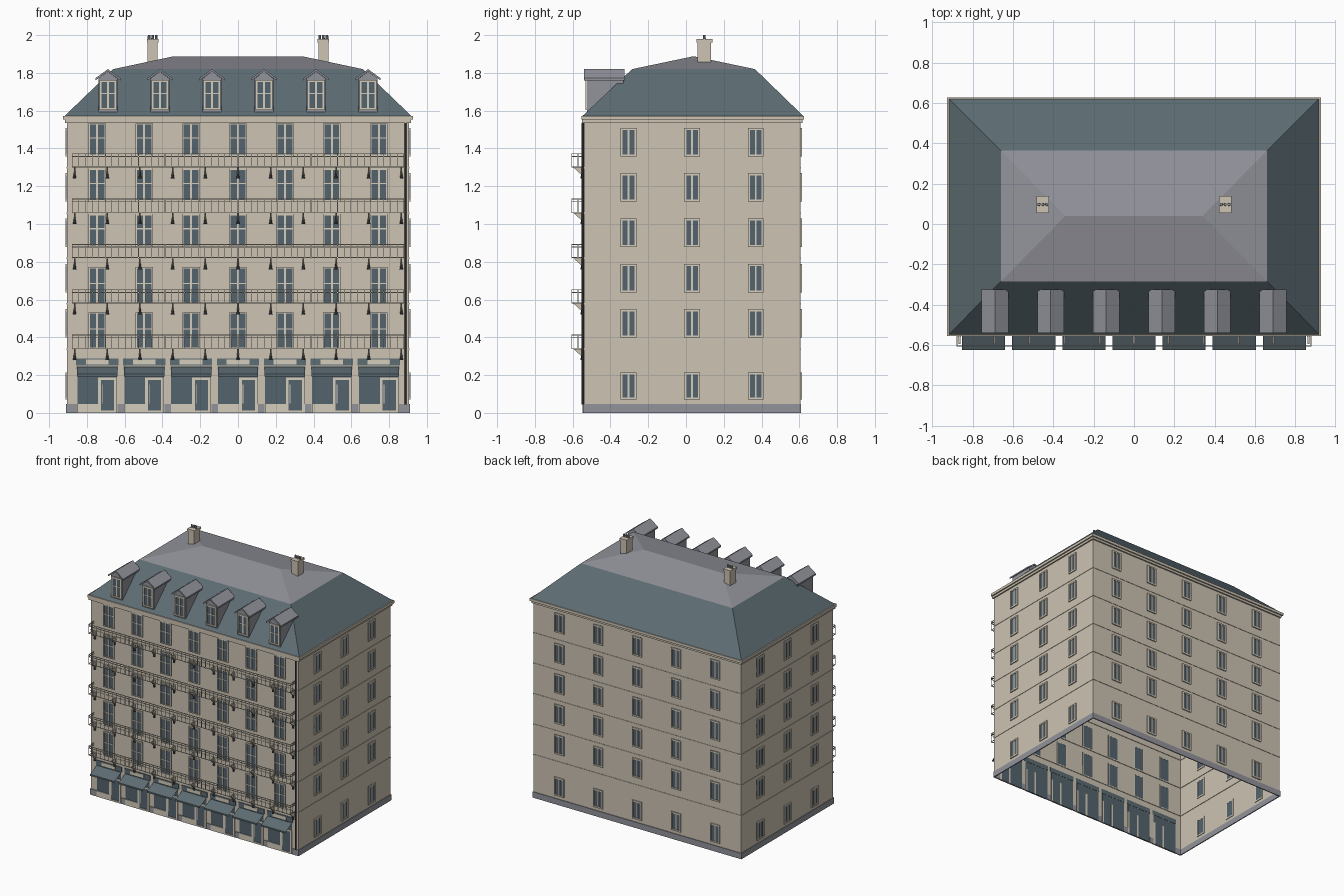
import bpy, bmesh, math
from mathutils import Matrix, Vector

cube = bpy.data.objects.get("Cube")
if cube:
    bpy.data.objects.remove(cube)


def material(name, r, g, b):
    m = bpy.data.materials.new(name)
    m.use_nodes = True
    m.diffuse_color = (r, g, b, 1)
    m.node_tree.nodes["Principled BSDF"].inputs["Base Color"].default_value = (r, g, b, 1)
    return m


STONE = material("stone", 0.61, 0.55, 0.45)
TRIM = material("pale trim", 0.66, 0.61, 0.51)
SLATE = material("blue slate", 0.11, 0.153, 0.172)
ZINC = material("grey zinc", 0.29, 0.295, 0.33)
GLASS = material("dark glass", 0.09, 0.127, 0.155)
IRON = material("dark iron", 0.06, 0.065, 0.07)

# Main dimensions
HX, Y0, Y1 = 0.905, -0.54, 0.605
YC = (Y0 + Y1) / 2
STOREY = 0.24
COLUMNS = [i * 0.2485 for i in range(-3, 4)]
FLOORS = [0.338 + STOREY * i for i in range(5)]


def finish(name, bm, mat):
    me = bpy.data.meshes.new(name)
    bm.to_mesh(me)
    bm.free()
    me.materials.append(mat)
    ob = bpy.data.objects.new(name, me)
    bpy.context.collection.objects.link(ob)
    return ob


def box(bm, x0, x1, y0, y1, z0, z1, M=Matrix()):
    size = Matrix.Diagonal((x1 - x0, y1 - y0, z1 - z0, 1))
    mid = Matrix.Translation(((x0 + x1) / 2, (y0 + y1) / 2, (z0 + z1) / 2))
    bmesh.ops.create_cube(bm, size=1, matrix=M @ mid @ size)


def prism(bm, points, offset):
    """Extrude a planar polygon by an offset vector."""
    face = bm.faces.new([bm.verts.new(p) for p in points])
    ext = bmesh.ops.extrude_face_region(bm, geom=[face], use_keep_orig=True)
    verts = [g for g in ext["geom"] if isinstance(g, bmesh.types.BMVert)]
    bmesh.ops.translate(bm, verts=verts, vec=offset)
    bmesh.ops.recalc_face_normals(bm, faces=bm.faces)


def rect(bm, x, y0, y1, z):
    return [bm.verts.new(p) for p in ((-x, y0, z), (x, y0, z), (x, y1, z), (-x, y1, z))]


def strip(bm, low, high):
    for i in range(4):
        j = (i + 1) % 4
        bm.faces.new((low[i], low[j], high[j], high[i]))


def band(bm, out, z0, z1):
    """Moulding running round the whole building."""
    x, a, b = HX + out, Y0 - min(out, 0.014), Y1 + out
    box(bm, -x, x, a, Y0 + 0.004, z0, z1)
    box(bm, -x, x, Y1 - 0.004, b, z0, z1)
    for s in (-1, 1):
        lo, hi = sorted((s * x, s * (HX - 0.004)))
        box(bm, lo, hi, Y0, Y1, z0, z1)


# Walls: an open shell
bm = bmesh.new()
strip(bm, rect(bm, HX, Y0, Y1, 0), rect(bm, HX, Y0, Y1, 1.55))
finish("walls", bm, STONE)

# String courses and cornice
bm = bmesh.new()
for z in FLOORS:
    band(bm, 0.003, z - 0.004, z + 0.004)
band(bm, 0.011, 1.535, 1.552)
band(bm, 0.021, 1.552, 1.573)
finish("cornice", bm, STONE)

# Plinth: sides, back, and the feet of the shop piers
bm = bmesh.new()
band_h = 0.046
for s in (-1, 1):
    lo, hi = sorted((s * (HX - 0.003), s * (HX + 0.005)))
    box(bm, lo, hi, Y0 - 0.004, Y1 + 0.005, 0, band_h)
box(bm, -HX, HX, Y1 - 0.003, Y1 + 0.005, 0, band_h)
edges = [-HX] + [c + s * 0.107 for c in COLUMNS for s in (-1, 1)] + [HX]
for a, b in zip(edges[::2], edges[1::2]):
    box(bm, a, b, Y0 - 0.006, Y0 + 0.003, 0, band_h)
finish("plinth", bm, ZINC)

# Mansard and upper hipped roof
RIM = (0.66, -0.285, 0.365, 1.82)
bm = bmesh.new()
strip(bm, rect(bm, 0.917, -0.547, 0.62, 1.573), rect(bm, *RIM))
finish("mansard_roof", bm, SLATE)
bm = bmesh.new()
a, b, c, d = rect(bm, *RIM)
l, r = (bm.verts.new((x, 0.04, 1.888)) for x in (-0.34, 0.34))
for f in ((a, b, r, l), (b, c, r), (c, d, l, r), (d, a, l)):
    bm.faces.new(f)
finish("upper_roof", bm, ZINC)

# Windows
frames, panes = bmesh.new(), bmesh.new()


def window(M, u, z0, z1, w, transom=False, edge=0.011):
    h = w / 2
    box(panes, u - h, u + h, -0.003, 0.004, z0, z1, M)
    for s in (-1, 1):
        lo, hi = sorted((s * h, s * (h - edge)))
        box(frames, u + lo, u + hi, -0.008, 0.005, z0, z1, M)
    for z in (z0, z1 - edge):
        box(frames, u - h, u + h, -0.008, 0.005, z, z + edge, M)
    box(frames, u - 0.005, u + 0.005, -0.006, 0, z0, z1, M)
    if transom:
        z = z0 + (z1 - z0) * 0.55
        box(frames, u - h, u + h, -0.006, 0, z - 0.003, z + 0.003, M)


def wall(x, y, degrees):
    return Matrix.Translation((x, y, 0)) @ Matrix.Rotation(math.radians(degrees), 4, "Z")


front = wall(0, Y0, 0)
for i, z in enumerate(FLOORS):
    low, high = (z, z + 0.194) if i < 2 else (z + 0.062, z + 0.235)
    for x in COLUMNS:
        window(front, x, low, high, 0.092, True, 0.007)

rows = [(0.07, 0.215)] + [(z + 0.06, z + 0.211) for z in FLOORS]
for z0, z1 in rows:
    for u in (-0.337, 0, 0.337):
        window(wall(HX, YC, 90), u, z0, z1, 0.084)
        window(wall(-HX, YC, -90), u, z0, z1, 0.084)
    for u in (-0.68, -0.34, 0, 0.34, 0.68):
        window(wall(0, Y1, 180), u, z0, z1, 0.084)

# Dormers
bodies, caps = bmesh.new(), bmesh.new()
for i in range(6):
    x, y = (i - 2.5) * 0.2755, -0.525
    shape = [(-0.05, 1.59), (0.05, 1.59), (0.05, 1.77), (0, 1.808), (-0.05, 1.77)]
    prism(bodies, [(x + p, y, z) for p, z in shape], Vector((0, 0.195, 0)))
    for s in (-1, 1):
        slab = [(0, 1.808), (0, 1.82), (0.066, 1.772), (0.066, 1.76)]
        prism(caps, [(x + s * p, -0.54, z) for p, z in slab], Vector((0, 0.215, 0)))
    window(wall(0, y, 0), x, 1.603, 1.762, 0.09, True)
finish("dormer_walls", bodies, ZINC)
finish("dormer_roofs", caps, ZINC)

# Shop fronts: glazing, door, sill and sign
signs, awnings = bmesh.new(), bmesh.new()
for c in COLUMNS:
    box(panes, c - 0.105, c + 0.105, Y0 - 0.003, Y0 + 0.004, 0.0, 0.246)
    box(frames, c - 0.105, c + 0.005, Y0 - 0.008, Y0 + 0.003, 0, 0.046)
    for x in (c + 0.005, c + 0.09):
        box(frames, x, x + 0.015, Y0 - 0.008, Y0 + 0.005, 0, 0.185)
    box(frames, c + 0.005, c + 0.105, Y0 - 0.008, Y0 + 0.003, 0.175, 0.187)
    box(frames, c + 0.005, c + 0.105, Y0 - 0.008, Y0 + 0.003, 0, 0.012)
    box(frames, c + 0.025, c + 0.029, Y0 - 0.008, Y0, 0.05, 0.15)
    box(signs, c - 0.112, c + 0.112, Y0 - 0.006, Y0 + 0.002, 0.25, 0.287)
    box(frames, c - 0.06, c + 0.06, Y0 - 0.01, Y0, 0.256, 0.283)
    # Cloth awning with a hanging edge
    line = [(Y0, 0.245), (-0.625, 0.205), (-0.625, 0.193)]
    pairs = [[awnings.verts.new((c + s * 0.107, y, z)) for s in (-1, 1)] for y, z in line]
    for (a, b), (d, e) in zip(pairs, pairs[1:]):
        awnings.faces.new((a, d, e, b))
finish("shop_signs", signs, SLATE)
finish("awnings", awnings, SLATE)
finish("window_frames", frames, TRIM)
finish("window_glass", panes, GLASS)

# Balconies: railings, brackets and hanging drops
rails, brackets, drops = bmesh.new(), bmesh.new(), bmesh.new()
BX, BY, T = 0.878, -0.605, 0.004
for z in FLOORS:
    for h in (0.002, 0.058, 0.072):
        box(rails, -BX, BX, BY - T / 2, BY + T / 2, z + h, z + h + T)
        for s in (-1, 1):
            box(rails, s * BX - T / 2, s * BX + T / 2, BY, Y0, z + h, z + h + T)
    for i in range(51):
        x = BX * (i / 25 - 1)
        box(rails, x - 0.0015, x + 0.0015, BY - 0.0015, BY + 0.0015, z, z + 0.074)
    for s in (-1, 1):
        box(rails, s * BX - 0.002, s * BX + 0.002, -0.574, -0.57, z, z + 0.074)
    for i in range(11):
        x = (i - 5) * 0.173
        side = [(x - 0.004, Y0, z), (x - 0.004, -0.595, z), (x - 0.004, Y0, z - 0.05)]
        prism(brackets, side, Vector((0.008, 0, 0)))
        bmesh.ops.create_cone(drops, cap_ends=True, segments=8, radius1=0.009, radius2=0.003,
                              depth=0.036, matrix=Matrix.Translation((x, -0.55, z - 0.04)))
finish("balcony_railings", rails, TRIM)
finish("balcony_brackets", brackets, STONE)
finish("balcony_drops", drops, IRON)

# Drainpipe
bm = bmesh.new()
bmesh.ops.create_cone(bm, cap_ends=True, segments=10, radius1=0.006, radius2=0.006, depth=1.49,
                      matrix=Matrix.Translation((0.887, Y0 - 0.006, 0.79)))
finish("drainpipe", bm, IRON)

# Chimneys with three pots each
stacks, pots = bmesh.new(), bmesh.new()
for s in (-1, 1):
    x, y = s * 0.452, 0.097
    box(stacks, x - 0.027, x + 0.027, y - 0.036, y + 0.036, 1.83, 1.965)
    box(stacks, x - 0.031, x + 0.031, y - 0.042, y + 0.042, 1.962, 1.979)
    for i in (-1, 0, 1):
        bmesh.ops.create_cone(pots, cap_ends=True, segments=10, radius1=0.008, radius2=0.007,
                              depth=0.026, matrix=Matrix.Translation((x + i * 0.019, y, 1.987)))
finish("chimney_stacks", stacks, STONE)
finish("chimney_pots", pots, ZINC)
